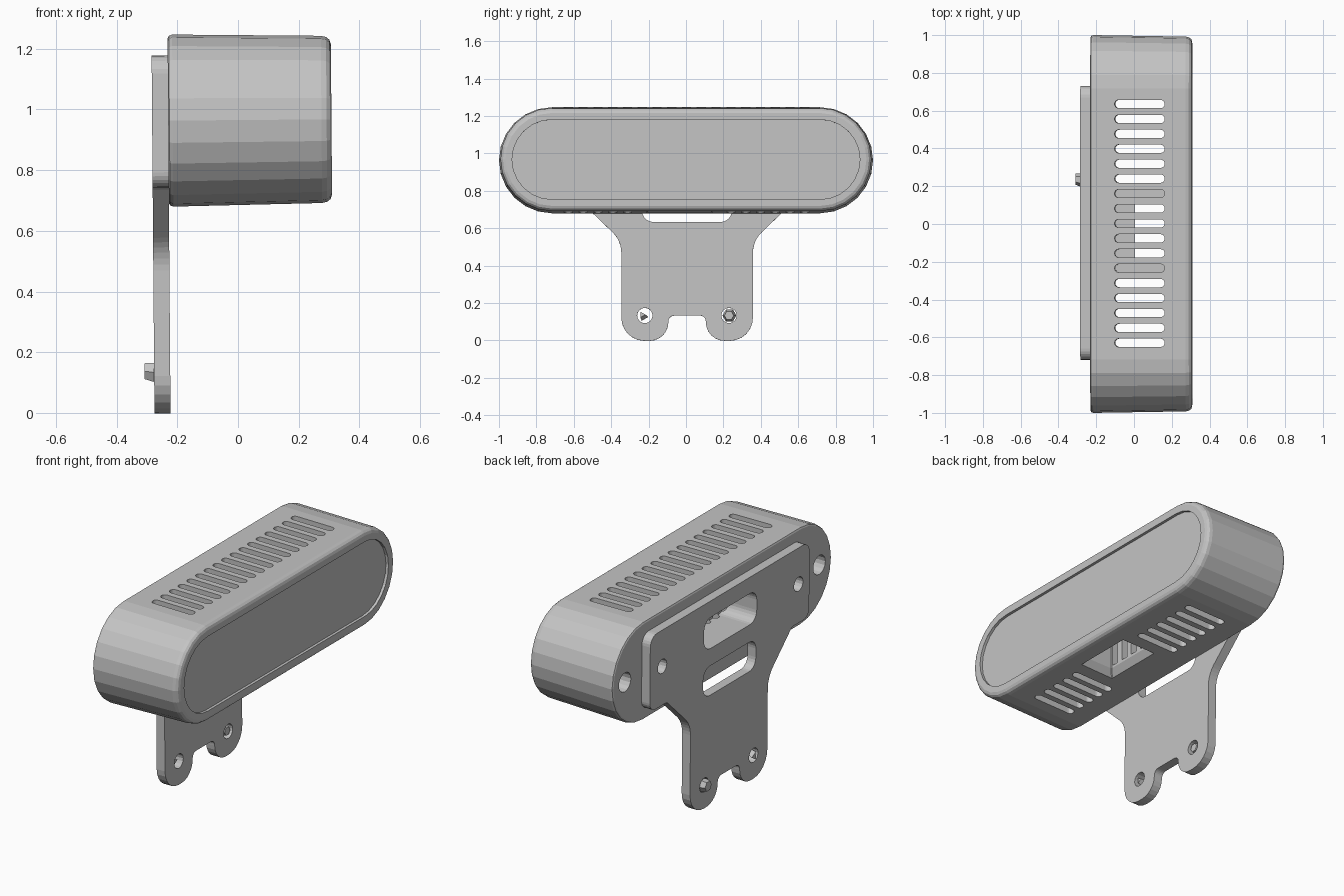
import bpy, bmesh, math
from mathutils import Vector, Matrix

cube = bpy.data.objects.get("Cube")
if cube:
    bpy.data.objects.remove(cube, do_unlink=True)

grey = bpy.data.materials.new("plain grey")
grey.use_nodes = True
shade = (0.55, 0.55, 0.55, 1)
grey.diffuse_color = shade
grey.node_tree.nodes["Principled BSDF"].inputs["Base Color"].default_value = shade

MID = 0.965      # height of the housing's centre line
BACK = -0.23     # rear face of the housing


def rounded(cx, cy, w, h, r, seg=6):
    """Outline of a rounded rectangle."""
    pts = []
    for k, (sx, sy) in enumerate(((1, 1), (-1, 1), (-1, -1), (1, -1))):
        for i in range(seg + 1):
            a = (k + i / seg) * math.pi / 2
            pts.append((cx + sx * (w / 2 - r) + r * math.cos(a),
                        cy + sy * (h / 2 - r) + r * math.sin(a)))
    return pts


def circle(cx, cy, r, n=16):
    return [(cx + r * math.cos(i * math.tau / n), cy + r * math.sin(i * math.tau / n))
            for i in range(n)]


def fillet(corners, seg=6):
    """Polygon outline with a radius at each corner (u, v, radius)."""
    out = []
    for i, (u, v, r) in enumerate(corners):
        p = Vector((u, v))
        a = (Vector(corners[i - 1][:2]) - p).normalized()
        b = (Vector(corners[(i + 1) % len(corners)][:2]) - p).normalized()
        half = a.angle(b) / 2
        if r == 0:
            out.append((u, v))
            continue
        centre = p + (a + b).normalized() * r / math.sin(half)
        start = p + a * r / math.tan(half) - centre
        end = p + b * r / math.tan(half) - centre
        sweep = math.pi - 2 * half
        for k in range(seg + 1):
            t = k / seg
            q = centre + (start * math.sin((1 - t) * sweep) + end * math.sin(t * sweep)) / math.sin(sweep)
            out.append((q.x, q.y))
    return out


def loft(bm, layers, axis="x"):
    """Skin a stack of (position, outline) layers and cap both ends."""
    rings = []
    for pos, outline in layers:
        rings.append([bm.verts.new((pos, u, v) if axis == "x" else (u, v, pos))
                      for u, v in outline])
    for r0, r1 in zip(rings, rings[1:]):
        n = len(r0)
        for i in range(n):
            bm.faces.new((r0[i], r0[(i + 1) % n], r1[(i + 1) % n], r1[i]))
    bm.faces.new(rings[0][::-1])
    bm.faces.new(rings[-1])


def make(name, *lofts):
    """Object from one or more (layers, axis) lofts."""
    bm = bmesh.new()
    for layers, axis in lofts:
        loft(bm, layers, axis)
    bmesh.ops.remove_doubles(bm, verts=bm.verts, dist=0.0002)
    bmesh.ops.recalc_face_normals(bm, faces=bm.faces)
    mesh = bpy.data.meshes.new(name)
    bm.to_mesh(mesh)
    bm.free()
    mesh.materials.append(grey)
    obj = bpy.data.objects.new(name, mesh)
    bpy.context.collection.objects.link(obj)
    return obj


def prism(outline, a, b, axis="x"):
    return ([(a, outline), (b, outline)], axis)


def cut(obj, *cutters):
    """Subtract the cutters, bake the result and drop the cutters."""
    for c in cutters:
        c.hide_render = True
        mod = obj.modifiers.new("cut", "BOOLEAN")
        mod.operation, mod.solver, mod.object = "DIFFERENCE", "EXACT", c
    deps = bpy.context.evaluated_depsgraph_get()
    mesh = bpy.data.meshes.new_from_object(obj.evaluated_get(deps))
    obj.modifiers.clear()
    obj.data = mesh
    for c in cutters:
        bpy.data.objects.remove(c, do_unlink=True)


# Housing: tapered capsule block with softened rims and a recessed front panel
def capsule(inset):
    h = 0.567 - 2 * inset
    return rounded(0, MID, 2 - 2 * inset, h, h / 2)


housing = make("housing", ([(x, capsule(i)) for x, i in (
    (BACK, 0.012), (-0.226, 0.004), (-0.215, 0), (0.275, 0.008), (0.292, 0.012),
    (0.303, 0.021), (0.308, 0.035), (0.308, 0.07), (0.292, 0.07))], "x"))

# Ventilation slots: the middle ones stop at the floor above the bottom opening
slots = []
for k in range(17):
    y = 0.635 - 0.079 * k
    floor = 0.74 if 6 <= k <= 11 else 0.5
    slots.append(prism(rounded(0.032, y, 0.265, 0.044, 0.0215, 4), floor, 1.4, "z"))
slot_cutter = make("slot_cutter", *slots)

# Bottom opening with flared mouth
def mouth(grow):
    return rounded(0.085, -0.035, 0.165 + grow, 0.30 + grow, 0.004, 1)


mouth_cutter = make("mouth_cutter", ([(0.62, mouth(0.14)), (0.725, mouth(0)),
                                      (1.15, mouth(0))], "z"))

# Rear opening and rear screw holes
rear_window = rounded(0, 0.995, 0.48, 0.18, 0.06)
rear_cutter = make("rear_cutter", prism(rear_window, -0.4, -0.08))
screw_cutter = make("screw_cutter", *[prism(circle(s * 0.885, MID, 0.055), -0.4, -0.05)
                                      for s in (1, -1)])
cut(housing, slot_cutter, mouth_cutter, rear_cutter, screw_cutter)

# Mounting plate: wide head, waisted neck and two rounded feet
half = [(0.1, 0.135, 0.032), (0.1, 0, 0.1), (0.352, 0, 0.124), (0.352, 0.535, 0.15),
        (0.57, 0.745, 0.03), (0.725, 0.745, 0.05), (0.725, 1.18, 0.06)]
corners = half + [(-y, z, r) for y, z, r in reversed(half)]
outline = [(y + 0.006, z) for y, z in fillet(corners)]
plate = make("mounting_plate", prism(outline, -0.283, BACK))

holes = [prism(rear_window, -0.4, 0),
         prism(rounded(0.005, 0.72, 0.48, 0.17, 0.06), -0.4, 0)]
holes += [prism(circle(y, z, 0.041), -0.4, 0) for y, z in (
    (0.62, 0.97), (-0.62, 0.97), (0.23, 0.135), (-0.22, 0.135))]
cut(plate, make("plate_cutter", *holes))

# Small faceted pins lodged in the foot holes
pin = make("left_pin", ([(-0.315, circle(0.237, 0.14, 0.03, 6)),
                         (-0.28, circle(0.232, 0.135, 0.037, 6)),
                         (-0.235, circle(0.23, 0.135, 0.025, 6))], "x"))
sliver = make("right_pin", ([(-0.285, circle(-0.225, 0.128, 0.024, 3)),
                             (-0.24, circle(-0.235, 0.14, 0.018, 3))], "x"))

# Lean the whole assembly back very slightly
lean = (Matrix.Translation((0, 0, MID)) @ Matrix.Rotation(-0.008, 4, "Y")
        @ Matrix.Translation((0, 0, -MID)))
for obj in (housing, plate, pin, sliver):
    obj.data.transform(lean)
